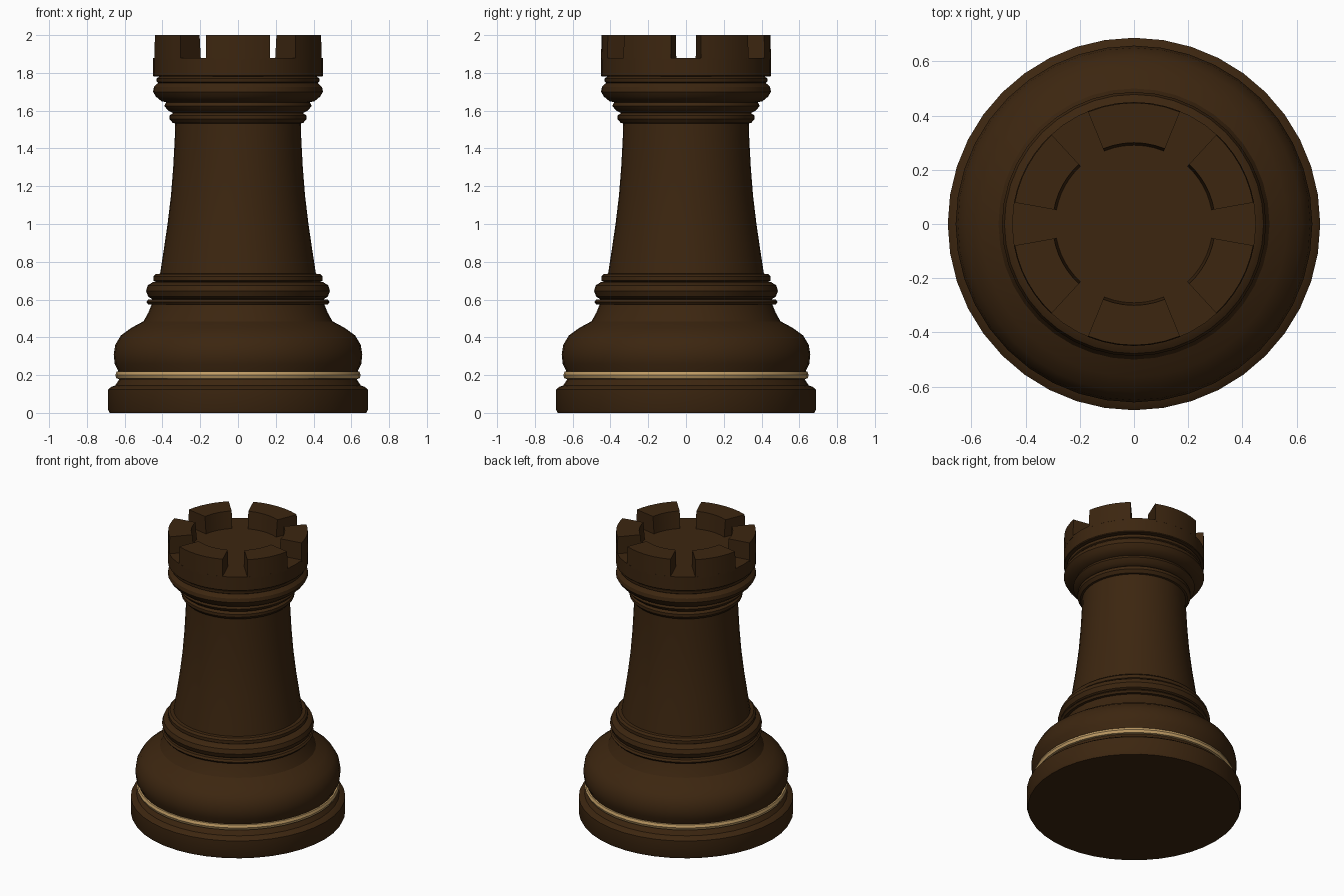
import bpy
import bmesh
from math import cos, sin, pi, radians

if "Cube" in bpy.data.objects:
    bpy.data.objects.remove(bpy.data.objects["Cube"], do_unlink=True)

SIDES = 40
HEAD_R, INNER_R, FLOOR_Z, TOP_Z = 0.45, 0.29, 1.88, 2.0


def make_material(name, color):
    mat = bpy.data.materials.new(name)
    mat.use_nodes = True
    mat.diffuse_color = color
    bsdf = mat.node_tree.nodes["Principled BSDF"]
    bsdf.inputs["Base Color"].default_value = color
    bsdf.inputs["Roughness"].default_value = 0.6
    return mat


dark_wood = make_material("dark brown wood", (0.045, 0.019, 0.005, 1))
pale_wood = make_material("pale gold trim", (0.52, 0.33, 0.13, 1))


def finish(name, bm, mat, angle=32):
    bmesh.ops.recalc_face_normals(bm, faces=bm.faces)
    mesh = bpy.data.meshes.new(name)
    bm.to_mesh(mesh)
    bm.free()
    mesh.materials.append(mat)
    obj = bpy.data.objects.new(name, mesh)
    bpy.context.collection.objects.link(obj)
    bpy.ops.object.select_all(action="DESELECT")
    obj.select_set(True)
    bpy.context.view_layer.objects.active = obj
    bpy.ops.object.shade_smooth_by_angle(angle=radians(angle))
    return obj


def lathe(name, profile, mat=dark_wood):
    """Turn an (r, z) profile around the vertical axis, closed at the axis."""
    bm = bmesh.new()
    points = [(0, profile[0][1])] + profile + [(0, profile[-1][1])]
    verts = [bm.verts.new((r, 0, z)) for r, z in points]
    edges = [bm.edges.new(pair) for pair in zip(verts, verts[1:])]
    bmesh.ops.spin(bm, geom=verts + edges, cent=(0, 0, 0), axis=(0, 0, 1),
                   angle=2 * pi, steps=SIDES, use_merge=True)
    bmesh.ops.remove_doubles(bm, verts=bm.verts, dist=0.0001)
    return finish(name, bm, mat)


def merlon(name, start, end, steps=6):
    """Curved block between two angles on the rim of the head."""
    bm = bmesh.new()
    rings = []
    for i in range(steps + 1):
        a = radians(start + (end - start) * i / steps)
        section = [(INNER_R, FLOOR_Z - 0.01), (HEAD_R, FLOOR_Z - 0.01),
                   (HEAD_R - 0.003, TOP_Z), (INNER_R + 0.01, TOP_Z)]
        rings.append([bm.verts.new((r * cos(a), r * sin(a), z)) for r, z in section])
    for a, b in zip(rings, rings[1:]):
        for j in range(4):
            k = (j + 1) % 4
            bm.faces.new((a[j], a[k], b[k], b[j]))
    bm.faces.new(rings[0])
    bm.faces.new(rings[-1])
    return finish(name, bm, dark_wood)


# Base: foot disc, pale ring and bulging body
lathe("foot", [(0.68, 0), (0.687, 0.015), (0.687, 0.125), (0.67, 0.138),
               (0.65, 0.145), (0.63, 0.175), (0.63, 0.2)])
lathe("trim_ring", [(0.62, 0.178), (0.643, 0.182), (0.65, 0.2),
                    (0.643, 0.218), (0.62, 0.222)], pale_wood)
lathe("base_bulge", [(0.63, 0.2), (0.635, 0.225), (0.653, 0.26), (0.658, 0.31),
                     (0.65, 0.36), (0.62, 0.41), (0.565, 0.45), (0.5, 0.485),
                     (0.475, 0.53), (0.455, 0.58)])

# Lower collar: thin bead, thick bead and fillet
lathe("lower_bead", [(0.45, 0.572), (0.475, 0.574), (0.485, 0.587), (0.475, 0.6), (0.45, 0.602)])
lathe("lower_collar", [(0.45, 0.6), (0.475, 0.615), (0.487, 0.645),
                       (0.478, 0.675), (0.45, 0.693), (0.43, 0.695)])
lathe("lower_fillet", [(0.43, 0.69), (0.448, 0.7), (0.448, 0.722), (0.435, 0.735), (0.4, 0.738)])

# Tapering shaft
lathe("shaft", [(0.415, 0.72), (0.395, 0.85), (0.373, 1.0), (0.355, 1.15),
                (0.343, 1.3), (0.335, 1.45), (0.33, 1.6)])

# Upper collar: two small beads below a broad one
lathe("neck_bead", [(0.32, 1.53), (0.345, 1.535), (0.362, 1.555), (0.362, 1.575), (0.34, 1.59)])
lathe("neck_fillet", [(0.34, 1.585), (0.37, 1.6), (0.39, 1.625), (0.38, 1.645), (0.35, 1.65)])
lathe("upper_collar", [(0.36, 1.64), (0.405, 1.65), (0.435, 1.675), (0.45, 1.7),
                       (0.445, 1.725), (0.425, 1.745), (0.4, 1.75)])
lathe("head_fillet", [(0.41, 1.74), (0.43, 1.752), (0.432, 1.77), (0.41, 1.785)])

# Head with flat floor
lathe("head", [(HEAD_R - 0.004, 1.78), (HEAD_R, 1.785), (HEAD_R, FLOOR_Z)])

# Battlements: six blocks separated by wedge-shaped gaps
gaps = [0, 57.5, 122.5, 180, 237.5, 302.5, 360]
for n, (g0, g1) in enumerate(zip(gaps, gaps[1:]), 1):
    merlon(f"battlement_{n}", g0 + 10.2, g1 - 10.2)
